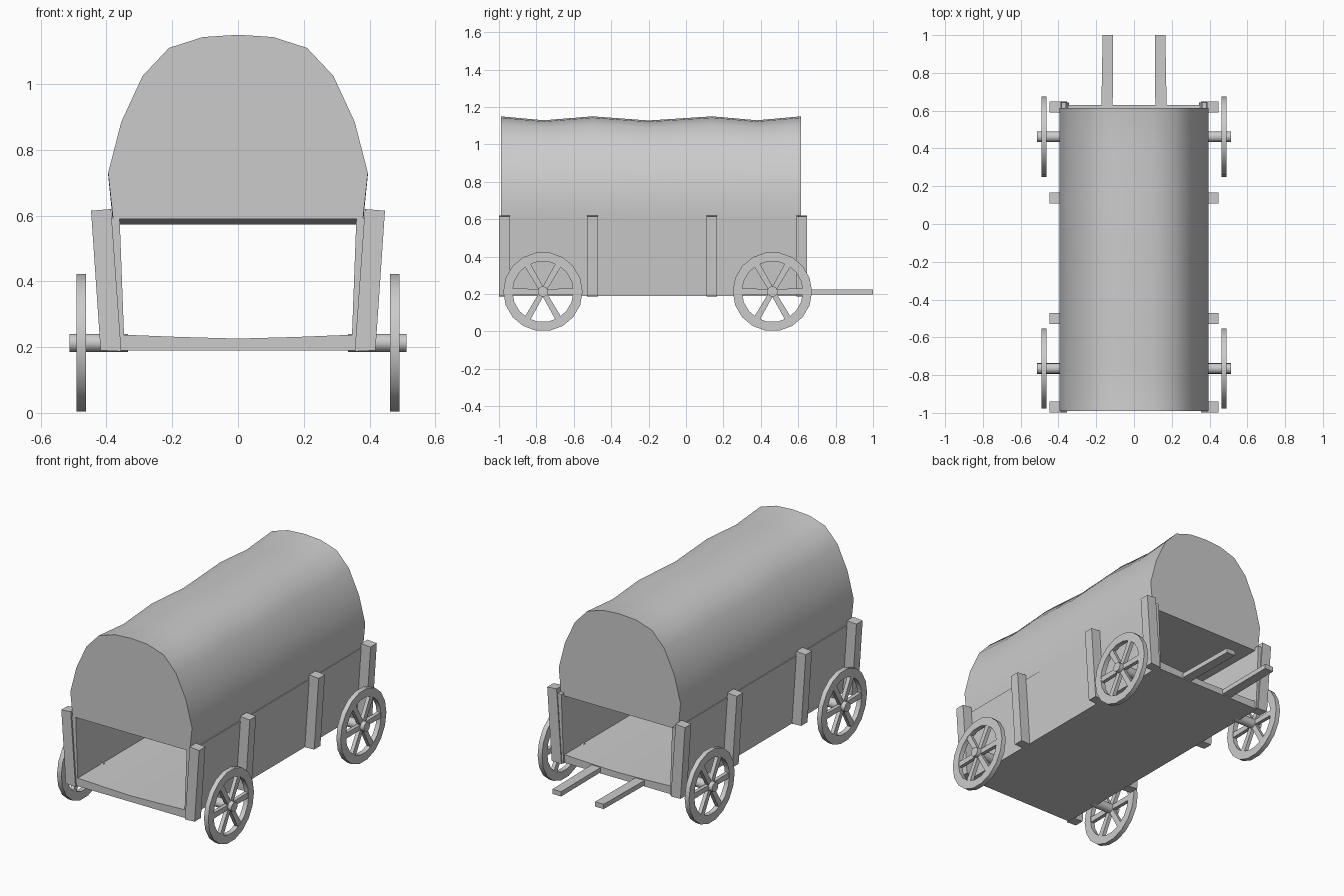
import bpy, math
from math import sin, cos, pi

if "Cube" in bpy.data.objects:
    bpy.data.objects.remove(bpy.data.objects["Cube"])


def mesh_object(name, verts, faces, smooth=False):
    me = bpy.data.meshes.new(name)
    me.from_pydata(verts, [], faces)
    ob = bpy.data.objects.new(name, me)
    bpy.context.collection.objects.link(ob)
    bpy.ops.object.select_all(action='DESELECT')
    ob.select_set(True)
    bpy.context.view_layer.objects.active = ob
    bpy.ops.object.mode_set(mode='EDIT')
    bpy.ops.mesh.select_all(action='SELECT')
    bpy.ops.mesh.normals_make_consistent(inside=False)
    bpy.ops.object.mode_set(mode='OBJECT')
    if smooth:
        bpy.ops.object.shade_smooth_by_angle(angle=math.radians(40))
    return ob


def loft(name, rings, smooth=False, closed=False):
    """Skin matching closed rings; cap the ends, or join them when closed."""
    n, m = len(rings[0]), len(rings)
    faces = [(i * n + j, i * n + (j + 1) % n,
              (i + 1) % m * n + (j + 1) % n, (i + 1) % m * n + j)
             for i in range(m if closed else m - 1) for j in range(n)]
    if not closed:
        faces += [tuple(range(n)), tuple(range((m - 1) * n, m * n))]
    return mesh_object(name, [v for r in rings for v in r], faces, smooth)


def prism(name, profile, y0, y1):
    """Extrude an (x, z) profile along y."""
    return loft(name, [[(x, y, z) for x, z in profile] for y in (y0, y1)])


def circle(x, y, z, r, n):
    return [(x, y + r * cos(2 * pi * k / n), z + r * sin(2 * pi * k / n)) for k in range(n)]


# Canvas cover: arched profile, sagging between the hoops, closed underneath
half = [(0.38, 0.59), (0.395, 0.73), (0.355, 0.885), (0.29, 1.025), (0.21, 1.11), (0.107, 1.143)]
arch = half + [(0, 1.15)] + [(-x, z) for x, z in reversed(half)]
stations = [(-0.99, 0), (-0.76, 0.021), (-0.5, 0), (-0.2, 0.022), (0.14, 0), (0.38, 0.021), (0.615, 0)]
rings = []
for y, sag in stations:
    drop = 0.017 * (y + 0.99) / 1.605
    rings.append([(x, y, z - sag * (z - 0.59) / 0.56 - (drop if z < 0.6 else 0)) for x, z in arch])
loft("canvas_cover", rings, smooth=True)

# Floor with a slightly dished top
prism("floor", [(-0.36, 0.19), (0.36, 0.19), (0.355, 0.238), (0.18, 0.231), (0, 0.226),
                (-0.18, 0.231), (-0.355, 0.238)], -0.99, 0.63)

for s, side in ((-1, "left"), (1, "right")):
    # Leaning side boards
    prism(side + "_side_board", [(s * x, z) for x, z in
          ((0.345, 0.19), (0.358, 0.19), (0.386, 0.592), (0.36, 0.592))], -0.99, 0.642)
    # Upright posts
    for i, y in enumerate((-0.97, -0.5, 0.138, 0.619)):
        prism(f"{side}_post_{i}", [(s * x, z) for x, z in
              ((0.355, 0.187), (0.418, 0.19), (0.447, 0.615), (0.386, 0.62))], y - 0.029, y + 0.029)
    # Draw shafts
    loft(side + "_shaft", [[(s * a, y, 0.197), (s * b, y, 0.197), (s * b, y, 0.225), (s * a, y, 0.225)]
                           for y, a, b in ((0.6, 0.113, 0.173), (1.0, 0.11, 0.166))])

    for y, end in ((-0.765, "front"), (0.462, "rear")):
        tag, zc = f"{side}_{end}", 0.213
        # Axle stub
        loft(tag + "_axle", [circle(s * x, y, zc, 0.028, 14) for x in (0.335, 0.513)], smooth=True)
        # Wheel rim
        loft(tag + "_rim", [circle(s * x, y, zc, r, 18) for x, r in
             ((0.463, 0.212), (0.491, 0.212), (0.491, 0.163), (0.463, 0.163))],
             smooth=True, closed=True)
        # Spokes
        for k in range(6):
            a = k * pi / 3
            loft(f"{tag}_spoke_{k}", [[(s * x, y + r * cos(a) - w * sin(a), zc + r * sin(a) + w * cos(a))
                 for x, w in ((0.466, -h), (0.488, -h), (0.488, h), (0.466, h))]
                 for r, h in ((0.015, 0.014), (0.168, 0.017))])
